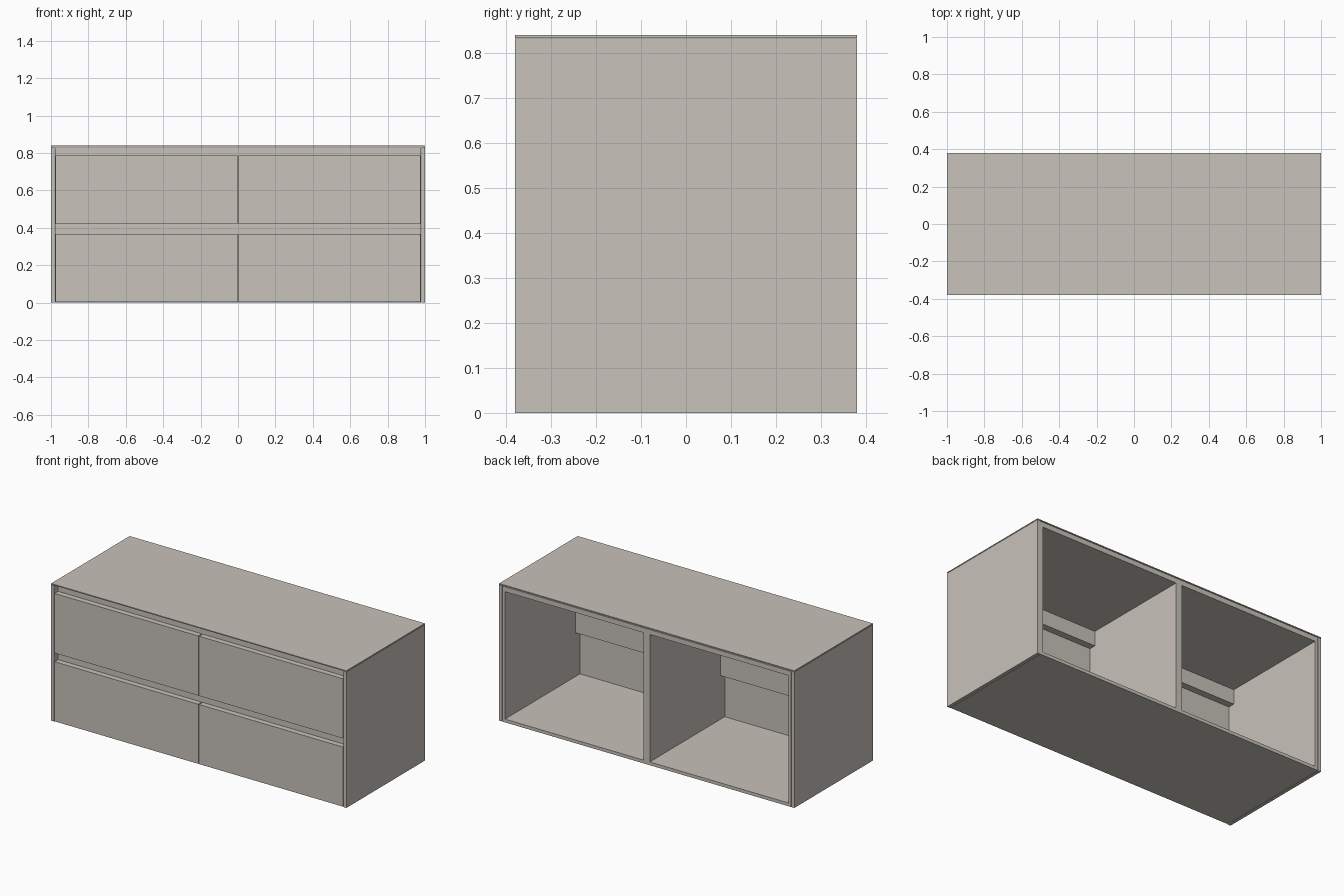
import bpy
import bmesh

if "Cube" in bpy.data.objects:
    bpy.data.objects.remove(bpy.data.objects["Cube"])

# One warm grey colour for the whole cabinet
grey = bpy.data.materials.new("warm_grey")
grey.diffuse_color = (0.58, 0.54, 0.49, 1)
grey.use_nodes = True
grey.node_tree.nodes["Principled BSDF"].inputs["Base Color"].default_value = grey.diffuse_color


def panel(name, x, y, z):
    """Box spanning the given (min, max) ranges."""
    bm = bmesh.new()
    bmesh.ops.create_cube(bm, size=1)
    for v in bm.verts:
        v.co = [r[0] if c < 0 else r[1] for c, r in zip(v.co, (x, y, z))]
    mesh = bpy.data.meshes.new(name)
    bm.to_mesh(mesh)
    bm.free()
    mesh.materials.append(grey)
    obj = bpy.data.objects.new(name, mesh)
    bpy.context.collection.objects.link(obj)
    return obj


DEPTH = (-0.38, 0.38)       # full depth
INNER = (-0.345, 0.38)      # carcass, set back behind the drawer fronts
RAIL = (-0.345, -0.304)     # grip rails behind the drawer fronts

# Worktop and carcass boards
panel("top_panel", (-1, 1), DEPTH, (0.834, 0.84))
panel("carcass_top", (-0.978, 0.978), INNER, (0.80, 0.83))
panel("carcass_bottom", (-0.978, 0.978), INNER, (0.0, 0.02))
panel("centre_divider", (-0.021, 0.021), INNER, (0.02, 0.80))

for side, s in (("left", -1), ("right", 1)):
    def span(a, b):
        return tuple(sorted((s * a, s * b)))

    # Outer cladding and inner carcass side
    panel(side + "_side_panel", span(0.98, 1), DEPTH, (0, 0.832))
    panel(side + "_carcass_side", span(0.96, 0.978), INNER, (0.02, 0.80))
    # Recessed grip rails
    panel(side + "_middle_rail", span(0.021, 0.96), RAIL, (0.287, 0.425))
    panel(side + "_top_rail", span(0.021, 0.96), RAIL, (0.71, 0.80))
    # Drawer fronts
    for level, z in (("lower", (0.002, 0.367)), ("upper", (0.42, 0.785))):
        panel(f"{side}_{level}_drawer_front", span(0.003, 0.976), (-0.38, -0.346), z)
